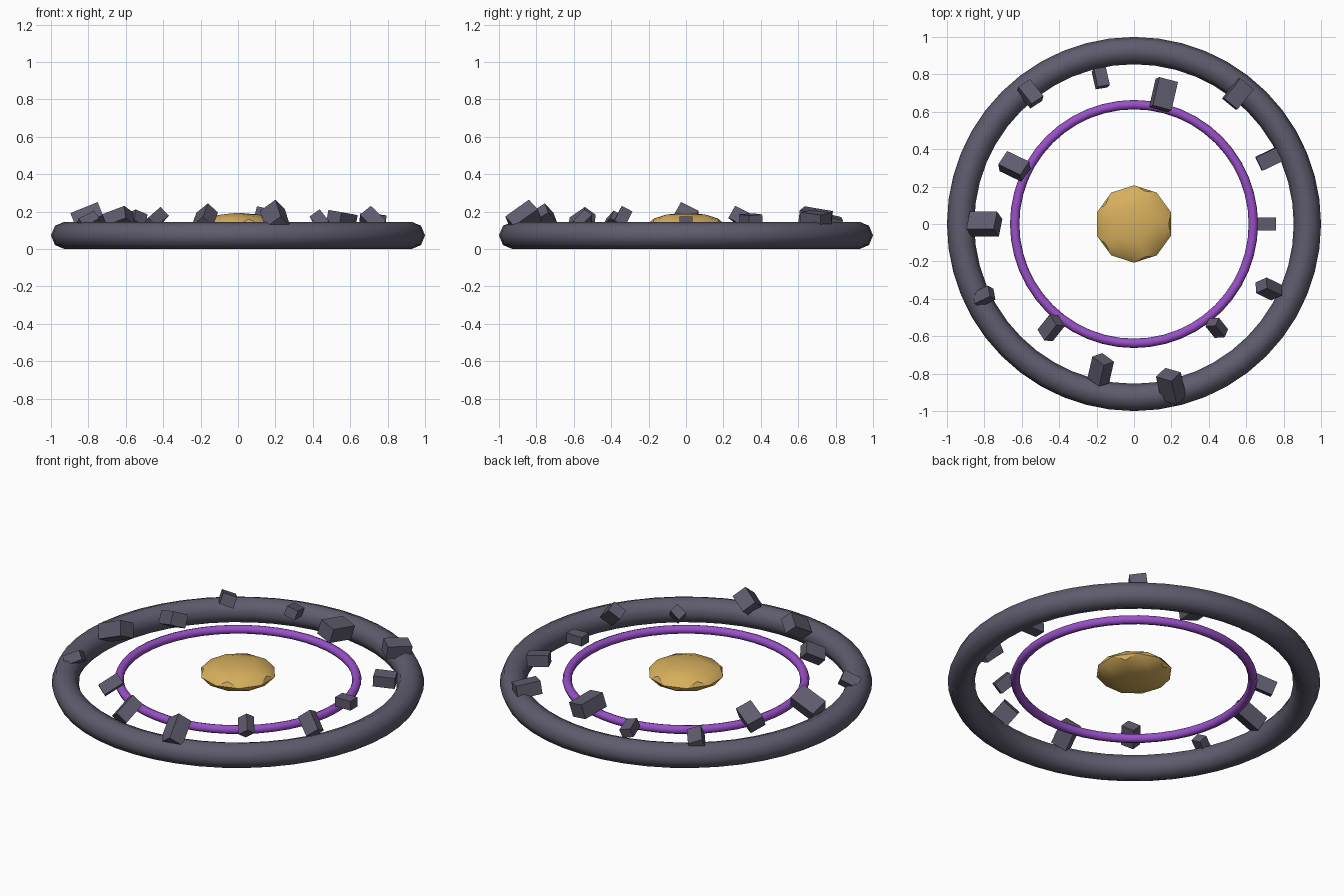
import bpy
import math

if "Cube" in bpy.data.objects:
    bpy.data.objects.remove(bpy.data.objects["Cube"])


def material(name, color):
    m = bpy.data.materials.new(name)
    m.diffuse_color = (*color, 1.0)
    m.use_nodes = True
    m.node_tree.nodes["Principled BSDF"].inputs["Base Color"].default_value = m.diffuse_color
    return m


slate = material("slate_grey", (0.115, 0.105, 0.155))
violet = material("violet", (0.32, 0.08, 0.58))
gold = material("gold", (0.68, 0.43, 0.11))


def finish(name, mat, smooth=False):
    ob = bpy.context.object
    ob.name = name
    ob.data.materials.append(mat)
    if smooth:
        bpy.ops.object.shade_smooth()
    return ob


def ring(name, radius, tube, z, mat):
    bpy.ops.mesh.primitive_torus_add(
        major_radius=radius, minor_radius=tube,
        major_segments=48, minor_segments=8, location=(0, 0, z))
    finish(name, mat, smooth=True)


# Heavy outer ring and thin inner ring
ring("outer_ring", 0.927, 0.073, 0.073, slate)
ring("inner_ring", 0.638, 0.025, 0.09, violet)

# Flattened core in the middle
bpy.ops.mesh.primitive_ico_sphere_add(subdivisions=2, radius=0.207, location=(0, 0, 0.132))
core = finish("core", gold)
core.scale.z = 0.3
bpy.ops.object.transform_apply(location=False, rotation=False, scale=True)
bpy.ops.object.shade_smooth_by_angle(angle=math.radians(30))

# Rubble blocks: three orbit radii, four sizes, tumbling more around the circle
COUNT = 14
for i in range(COUNT):
    a = math.tau * i / COUNT
    r = 0.71 + 0.09 * (i % 3)
    k = i % 4
    length, width, height = 0.10 + 0.019 * k, 0.067 + 0.0127 * k, 0.054 + 0.0105 * k
    bpy.ops.mesh.primitive_cube_add(
        size=1,
        location=(r * math.cos(a), r * math.sin(a), 0.121 + height / 2),
        rotation=(0.07 * i, 0.055 * i, a))
    block = finish(f"rubble_block_{i + 1}", slate)
    block.scale = (length, width, height)
